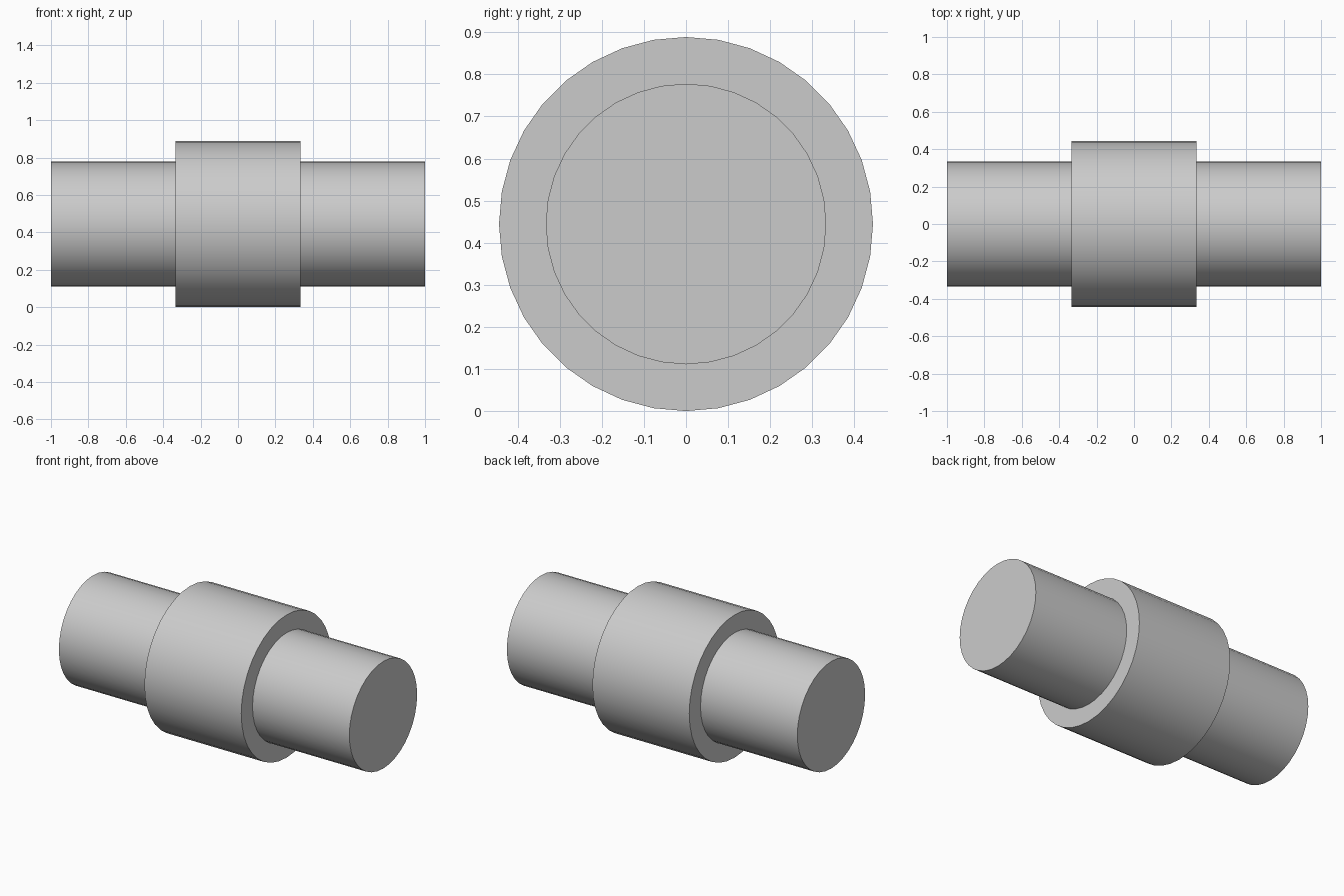
import bpy
import math

if "Cube" in bpy.data.objects:
    bpy.data.objects.remove(bpy.data.objects["Cube"])

AXIS_Z = 4 / 9  # the collar rests on the ground


def rod(name, radius, length):
    """36-sided capped cylinder lying along x."""
    bpy.ops.mesh.primitive_cylinder_add(
        vertices=36, radius=radius, depth=length,
        location=(0, 0, AXIS_Z), rotation=(0, math.pi / 2, 0))
    obj = bpy.context.object
    obj.name = name
    bpy.ops.object.shade_smooth_by_angle(angle=math.radians(30))
    return obj


# Long shaft sticking out at both ends
rod("shaft", 1 / 3, 2.0)

# Wider collar around the middle
rod("collar", 4 / 9, 2 / 3)
